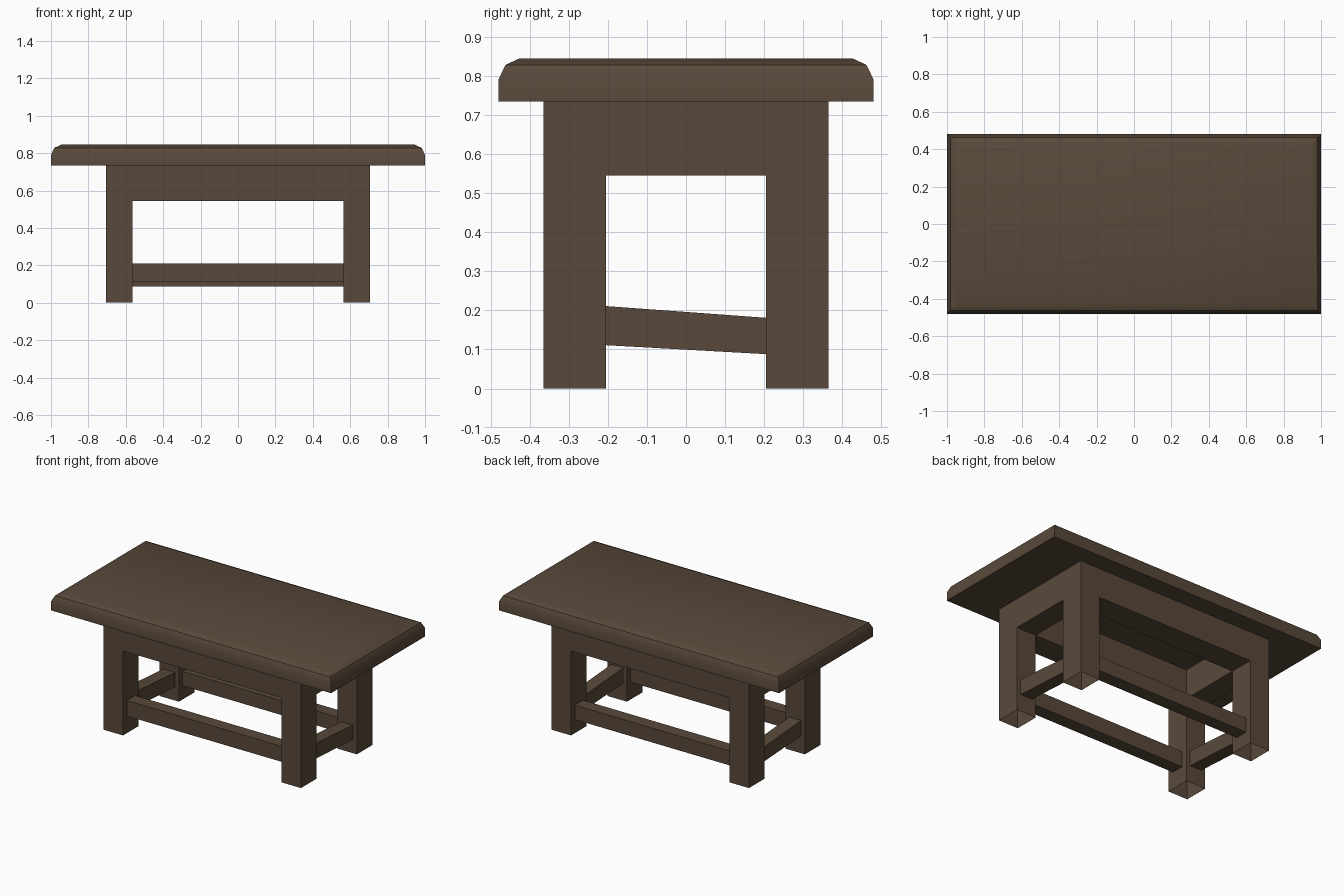
import bpy, bmesh, math

if "Cube" in bpy.data.objects:
    bpy.data.objects.remove(bpy.data.objects["Cube"])

wood = bpy.data.materials.new("dark_wood")
wood.diffuse_color = (0.1, 0.066, 0.042, 1)
wood.use_nodes = True
wood.node_tree.nodes["Principled BSDF"].inputs["Base Color"].default_value = wood.diffuse_color


def add_object(name, bm):
    bmesh.ops.recalc_face_normals(bm, faces=bm.faces[:])
    mesh = bpy.data.meshes.new(name)
    bm.to_mesh(mesh)
    bm.free()
    mesh.materials.append(wood)
    ob = bpy.data.objects.new(name, mesh)
    bpy.context.collection.objects.link(ob)
    return ob


def loft(name, rings):
    """Skin four-cornered rings and cap both ends."""
    bm = bmesh.new()
    rows = [[bm.verts.new(p) for p in ring] for ring in rings]
    for a, b in zip(rows, rows[1:]):
        for i in range(4):
            j = (i + 1) % 4
            bm.faces.new((a[i], a[j], b[j], b[i]))
    bm.faces.new(rows[0][::-1])
    bm.faces.new(rows[-1])
    return add_object(name, bm)


# Tabletop: rectangle stepped inward along a rounded-over edge profile
profile = [(0, 0.735), (0, 0.79), (0.018, 0.828), (0.055, 0.845)]
top = loft("tabletop", [
    [(sx * (1 - d), sy * (0.48 - d), z)
     for sx, sy in ((-1, -1), (1, -1), (1, 1), (-1, 1))]
    for d, z in profile])
bpy.context.view_layer.objects.active = top
top.select_set(True)
bpy.ops.object.shade_smooth_by_angle(angle=math.radians(31))

# Legs and apron: one hollow frame, legs open at the foot
X_IN, X_OUT, Y_IN, Y_OUT = 0.565, 0.705, 0.205, 0.365
APRON_Z, TOP_Z = 0.545, 0.735
xs = (-X_OUT, -X_IN, X_IN, X_OUT)
ys = (-Y_OUT, -Y_IN, Y_IN, Y_OUT)
bm = bmesh.new()
grid = [[bm.verts.new((x, y, APRON_Z)) for y in ys] for x in xs]
leg_cells = []
for i in range(3):
    for j in range(3):
        if (i, j) == (1, 1):
            continue
        f = bm.faces.new((grid[i][j], grid[i + 1][j],
                          grid[i + 1][j + 1], grid[i][j + 1]))
        if i != 1 and j != 1:
            leg_cells.append(f)


def extrude_edges(edges, dz):
    new = bmesh.ops.extrude_edge_only(bm, edges=edges)["geom"]
    for v in new:
        if isinstance(v, bmesh.types.BMVert):
            v.co.z += dz


leg_edges = [list(f.edges) for f in leg_cells]
extrude_edges([e for e in bm.edges if e.is_boundary], TOP_Z - APRON_Z)
bmesh.ops.delete(bm, geom=leg_cells, context='FACES_ONLY')
for edges in leg_edges:
    extrude_edges(edges, -APRON_Z)
add_object("legs_and_apron", bm)

# Stretchers: front one sits higher than the back, end ones slope between
FRONT_Z, BACK_Z = (0.111, 0.211), (0.088, 0.181)
HALF = 0.042
X_MID, Y_MID = (X_IN + X_OUT) / 2, (Y_IN + Y_OUT) / 2
for name, yc, (z0, z1) in (("front_stretcher", -Y_MID, FRONT_Z),
                           ("back_stretcher", Y_MID, BACK_Z)):
    loft(name, [[(x, yc - HALF, z0), (x, yc + HALF, z0),
                 (x, yc + HALF, z1), (x, yc - HALF, z1)]
                for x in (-X_IN, X_IN)])
for name, xc in (("left_stretcher", -X_MID), ("right_stretcher", X_MID)):
    loft(name, [[(xc - HALF, y, z0), (xc + HALF, y, z0),
                 (xc + HALF, y, z1), (xc - HALF, y, z1)]
                for y, (z0, z1) in ((-Y_IN, FRONT_Z), (Y_IN, BACK_Z))])
